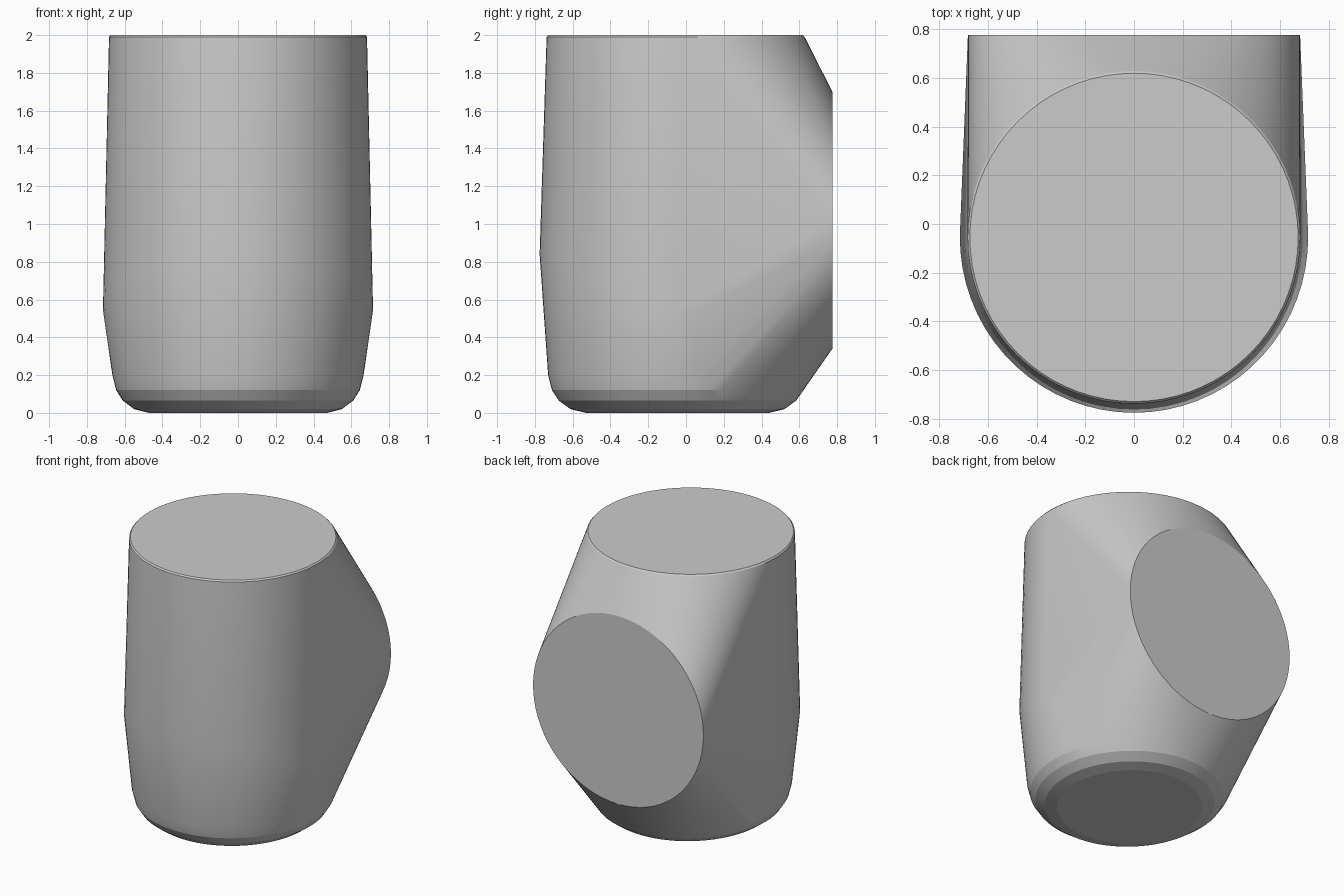
import bpy, bmesh, math

if "Cube" in bpy.data.objects:
    bpy.data.objects.remove(bpy.data.objects["Cube"])

N = 72
bm = bmesh.new()


def ring(point):
    """Add N vertices, point(c, s) giving the position at each angle."""
    for i in range(N):
        a = 2 * math.pi * i / N
        bm.verts.new(point(math.cos(a), math.sin(a)))


# rounded foot
for r, z in [(0.47, 0), (0.55, 0.02), (0.61, 0.065), (0.645, 0.12), (0.665, 0.2)]:
    ring(lambda c, s: (r * c, -0.045 + 1.03 * r * s, z))

# slanted widest line around the front half
for i in range(N // 2 + 1):
    a = math.radians(-186 + 192 * i / (N // 2))
    x, y = 0.715 * math.cos(a), -0.055 + 0.72 * math.sin(a)
    bm.verts.new((x, y, 0.84 - 0.405 * (y + 0.775)))

# top disc with a fine bevelled rim
for r, z in [(0.683, 1.99), (0.674, 2.0)]:
    ring(lambda c, s: (r * c, -0.055 + r * s, z))

# upright disc on the back
ring(lambda c, s: (0.682 * c, 0.775, 1.02 + 0.68 * s))

# wrap everything in one convex skin
bmesh.ops.convex_hull(bm, input=bm.verts[:])
bmesh.ops.delete(bm, geom=[v for v in bm.verts if not v.link_faces], context='VERTS')
bmesh.ops.dissolve_limit(bm, angle_limit=math.radians(0.2), verts=bm.verts[:], edges=bm.edges[:])
bmesh.ops.recalc_face_normals(bm, faces=bm.faces[:])

mesh = bpy.data.meshes.new("body_shell")
bm.to_mesh(mesh)
bm.free()
body = bpy.data.objects.new("body_shell", mesh)
bpy.context.collection.objects.link(body)
bpy.context.view_layer.objects.active = body
body.select_set(True)
bpy.ops.object.shade_smooth_by_angle(angle=math.radians(12))
